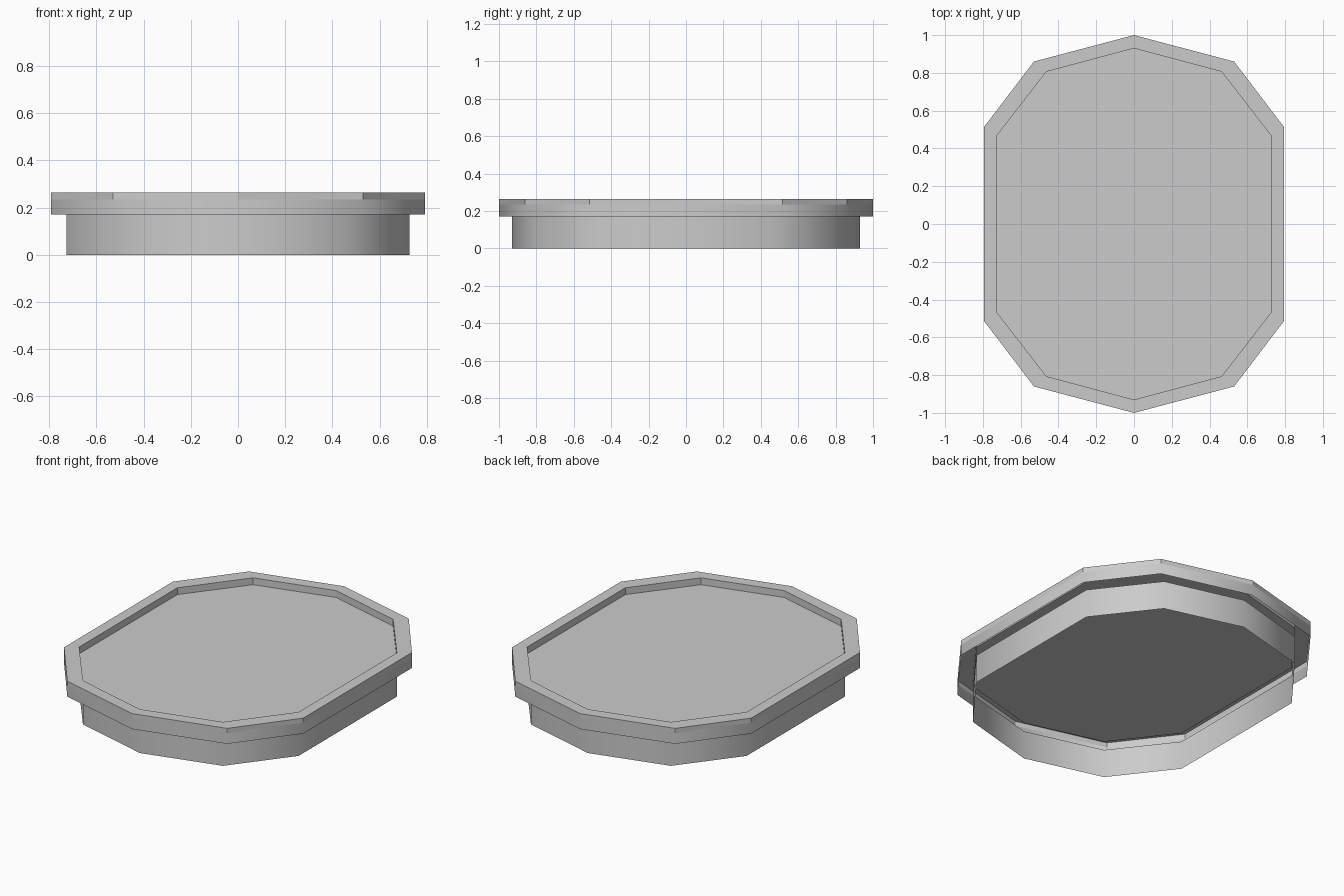
import bpy
import bmesh

cube = bpy.data.objects.get("Cube")
if cube:
    bpy.data.objects.remove(cube, do_unlink=True)

grey = bpy.data.materials.new("plain_grey")
grey.diffuse_color = (0.6, 0.6, 0.6, 1)
grey.use_nodes = True
grey.node_tree.nodes["Principled BSDF"].inputs["Base Color"].default_value = (0.6, 0.6, 0.6, 1)


def decagon(quarter):
    """Mirror three quarter-outline points into a ten-sided ring."""
    tip, shoulder, side = quarter
    right = [tip, shoulder, side] + [(x, -y) for x, y in (side, shoulder)]
    return right + [(-x, -y) for x, y in right]


OUTER = decagon([(0, 1), (0.53, 0.86), (0.793, 0.515)])
INNER = decagon([(0, 0.93), (0.464, 0.806), (0.728, 0.465)])


def shell(name, levels, cap=False, smooth=False):
    """Bridge successive (outline, height) rings, optionally closing the last."""
    bm = bmesh.new()
    rings = [[bm.verts.new((x, y, z)) for x, y in outline] for outline, z in levels]
    for low, high in zip(rings, rings[1:]):
        for i in range(len(low)):
            j = (i + 1) % len(low)
            bm.faces.new((low[j], low[i], high[i], high[j]))
    if cap:
        bm.faces.new(rings[-1][::-1])
    for face in bm.faces:
        face.smooth = smooth
    mesh = bpy.data.meshes.new(name)
    bm.to_mesh(mesh)
    bm.free()
    mesh.materials.append(grey)
    obj = bpy.data.objects.new(name, mesh)
    bpy.context.collection.objects.link(obj)
    return obj


# Open tube under the lid
shell("base_wall", [(INNER, 0), (INNER, 0.17)], smooth=True)
# Softly shaded skirt hanging from the rim
shell("rim_skirt", [(OUTER, 0.17), (OUTER, 0.235)], smooth=True)
# Faceted rim, flat lip and recessed floor
shell("rim_and_floor", [(OUTER, 0.235), (OUTER, 0.263), (INNER, 0.263), (INNER, 0.222)], cap=True)
